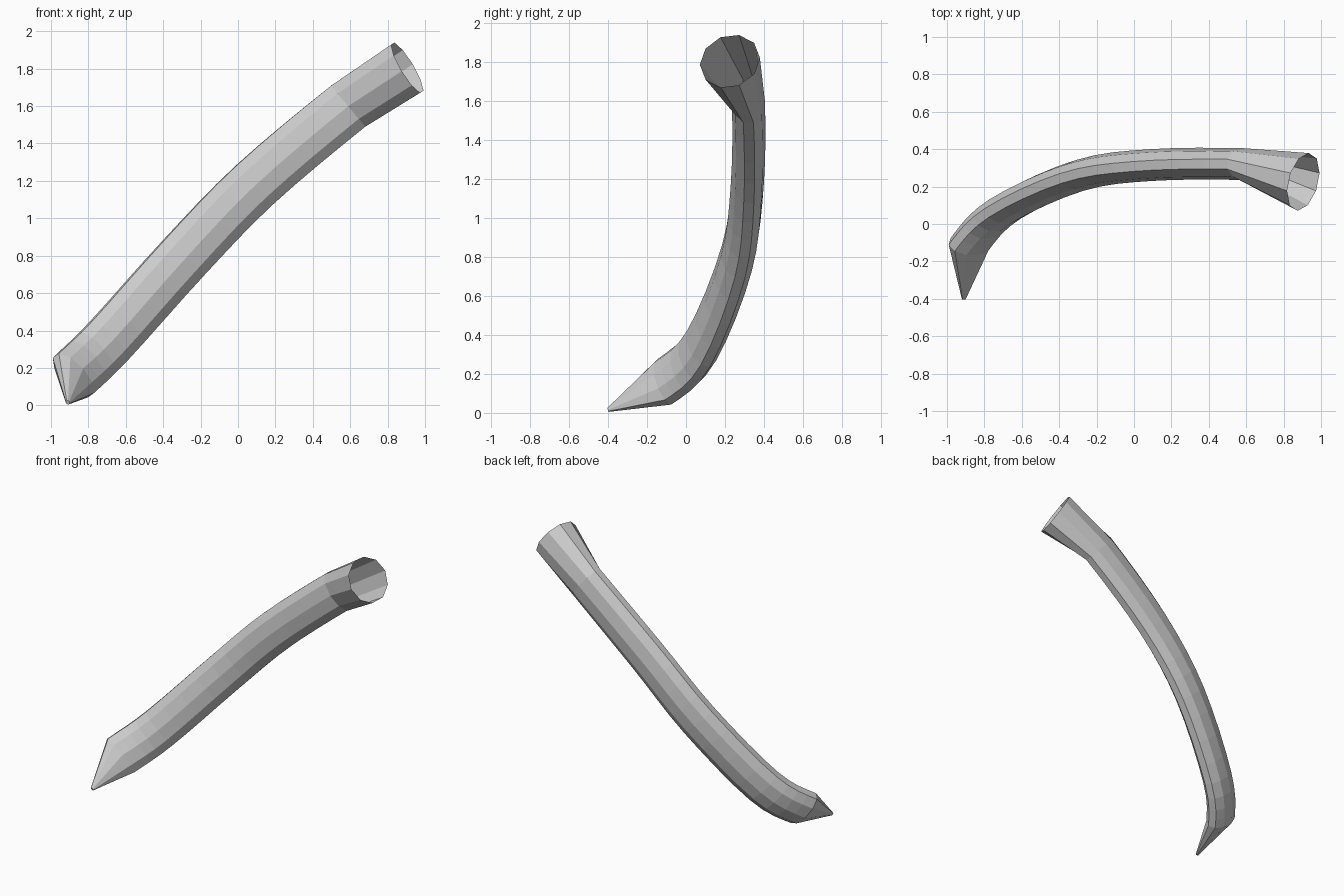
import bpy, bmesh, math
from mathutils import Vector

if "Cube" in bpy.data.objects:
    bpy.data.objects.remove(bpy.data.objects["Cube"])

SIDES = 10


def catmull(p0, p1, p2, p3, t):
    return 0.5 * (2 * p1 + (p2 - p0) * t + (2 * p0 - 5 * p1 + 4 * p2 - p3) * t * t
                  + (3 * p1 - p0 - 3 * p2 + p3) * t ** 3)


def add_ring(bm, center, normal, wide, a, b):
    # elliptical ring: a along the wide axis, b across it
    n = normal.normalized()
    w = (wide - n * wide.dot(n)).normalized()
    d = n.cross(w)
    ring = []
    for i in range(SIDES):
        ang = 2 * math.pi * (i + 0.5) / SIDES
        ring.append(bm.verts.new(center + w * a * math.cos(ang) + d * b * math.sin(ang)))
    return ring


# centre line of the curved flattened body
path = [Vector(p) for p in [(-0.88, -0.11, 0.16), (-0.69, 0.08, 0.345), (-0.29, 0.26, 0.79),
                            (0.09, 0.315, 1.18), (0.59, 0.32, 1.60)]]
ext = [path[0] + Vector((-0.10, -0.20, -0.10))] + path + [path[-1] + Vector((0.45, -0.03, 0.34))]
STEPS = 4
points = [catmull(*ext[i:i + 4], s / STEPS) for i in range(len(path) - 1) for s in range(STEPS)]
points.append(path[-1])

bm = bmesh.new()
# blunt tip
rings = [add_ring(bm, Vector((-0.91, -0.40, 0.015)), Vector((0.1, 0.9, 0.4)),
                  Vector((-0.68, -0.2, 0.68)), 0.012, 0.010)]
# body
for i, p in enumerate(points):
    if i == 0:
        tangent = Vector((0.42, 0.75, 0.50))
    elif i == len(points) - 1:
        tangent = Vector((0.77, -0.02, 0.64))
    else:
        tangent = points[i + 1] - points[i - 1]
    f = i / (len(points) - 1)
    wide = Vector((-0.70, -0.2, 0.68)).lerp(Vector((-0.64, 0, 0.77)), f)
    rings.append(add_ring(bm, p, tangent, wide, 0.15, 0.085))
# round open socket
rings.append(add_ring(bm, Vector((0.905, 0.225, 1.805)), Vector((0.83, -0.22, 0.50)),
                      Vector((-0.52, 0, 0.85)), 0.158, 0.158))

for r0, r1 in zip(rings, rings[1:]):
    for i in range(SIDES):
        j = (i + 1) % SIDES
        bm.faces.new((r0[i], r0[j], r1[j], r1[i]))
bm.faces.new(rings[0][::-1])
bmesh.ops.recalc_face_normals(bm, faces=bm.faces)

mesh = bpy.data.meshes.new("curved_spike")
bm.to_mesh(mesh)
bm.free()
spike = bpy.data.objects.new("curved_spike", mesh)
bpy.context.collection.objects.link(spike)
